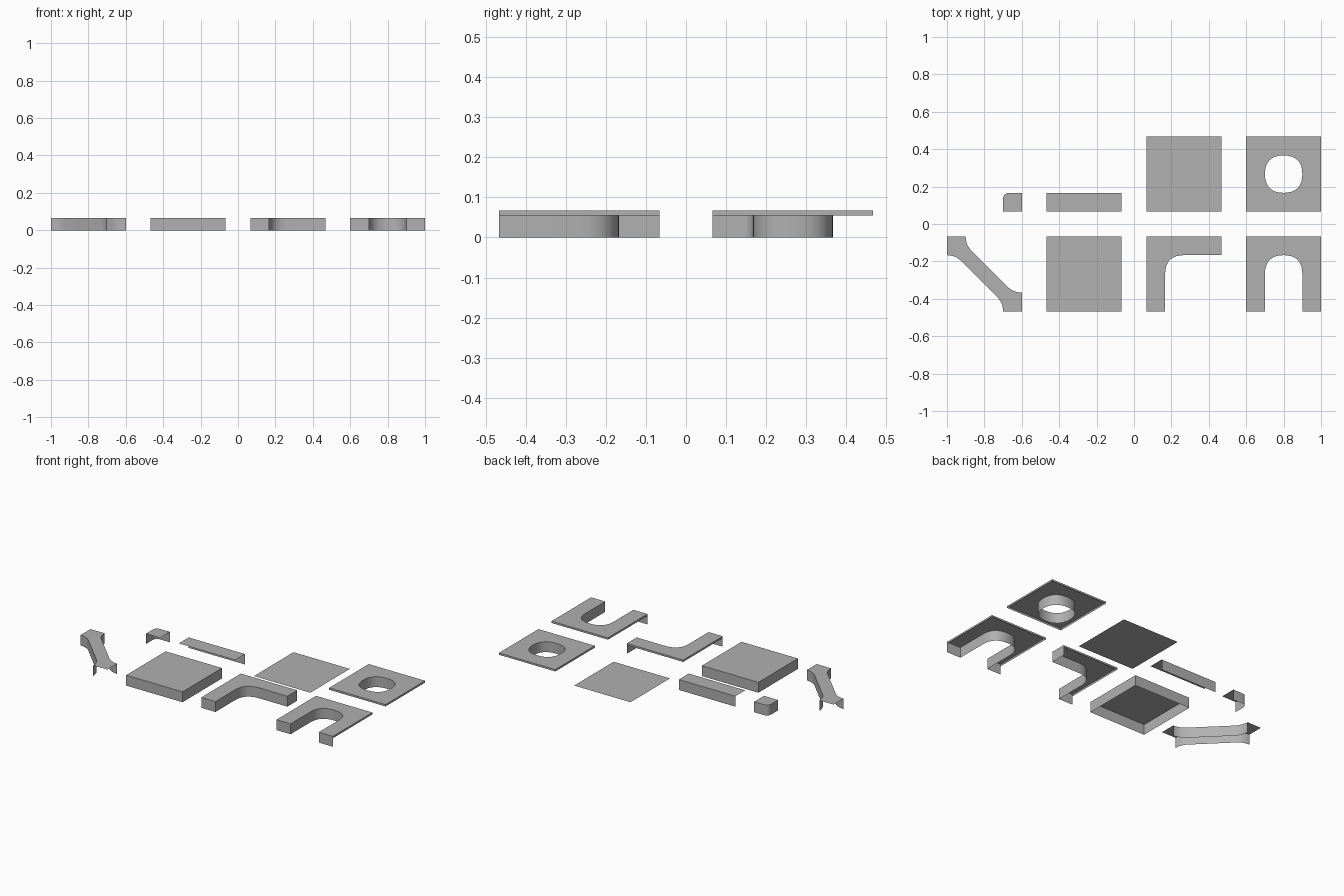
import bpy, bmesh, math

if "Cube" in bpy.data.objects:
    bpy.data.objects.remove(bpy.data.objects["Cube"])

HEIGHT = 1 / 15      # full wall height, also half the gap between tiles
RIM = 0.012          # thin lip on joined edges
COL = 4 / 15         # tile centre spacing (1 and 3 times this)

grey = bpy.data.materials.new("plain grey")
grey.diffuse_color = (0.44, 0.44, 0.44, 1)
grey.use_nodes = True
grey.node_tree.nodes["Principled BSDF"].inputs["Base Color"].default_value = grey.diffuse_color


def bezier(a, b, c, d, n=8):
    """Points of a cubic curve, end points included."""
    out = []
    for i in range(n + 1):
        t = i / n
        s = 1 - t
        w = (s ** 3, 3 * s * s * t, 3 * s * t * t, t ** 3)
        out.append(tuple(sum(k * p[j] for k, p in zip(w, (a, b, c, d))) for j in (0, 1)))
    return out


def bend(a, corner, b, k=0.66, n=8):
    """Rounded corner from a to b, bulging toward the corner point."""
    def mix(p):
        return tuple(p[j] + (corner[j] - p[j]) * k for j in (0, 1))
    return bezier(a, mix(a), mix(b), b, n)


def run(points, depth):
    """Outline points, each carrying the depth of the wall that starts there."""
    return [(x, y, depth) for x, y in points]


def tile(name, col, row, outlines, z=HEIGHT):
    """Flat top per counter-clockwise outline, with walls hanging from its edges."""
    bm = bmesh.new()
    for outline in outlines:
        top = [bm.verts.new((x, y, z)) for x, y, _ in outline]
        bm.faces.new(top)
        for i, (x, y, depth) in enumerate(outline):
            if depth:
                j = (i + 1) % len(outline)
                low = [bm.verts.new((outline[k][0], outline[k][1], z - depth)) for k in (i, j)]
                bm.faces.new((top[i], low[0], low[1], top[j]))
    bmesh.ops.remove_doubles(bm, verts=bm.verts, dist=0.0002)
    mesh = bpy.data.meshes.new(name)
    bm.to_mesh(mesh)
    bm.free()
    mesh.materials.append(grey)
    mesh.shade_smooth()
    mesh.set_sharp_from_angle(angle=math.radians(32))
    obj = bpy.data.objects.new(name, mesh)
    obj.location = (col * COL, row * COL, 0)
    bpy.context.collection.objects.link(obj)


def turn(points, quarter):
    """Rotate outline points by quarter turns about the tile centre."""
    for _ in range(quarter):
        points = [(-p[1], p[0], *p[2:]) for p in points]
    return points


square = [(-.2, -.2), (.2, -.2), (.2, .2), (-.2, .2)]
H = HEIGHT

# Plain tiles: walled block, and bare floor lying on the ground
tile("closed_block", -1, -1, [run(square, H)])
tile("floor_plate", 1, 1, [run(square, 0)], z=0)

# Straight edge: one wall along the back
tile("straight_edge", -1, 1, [run([(-.2, -.2), (.2, -.2)], 0)
                              + run([(.2, -.1)], H) + run([(-.2, -.1)], 0)])

# Small outer corner: walls on the left and back, rounded between
nub = [(.2, -.1)] + bend((.133, -.1), (.1, -.1), (.1, -.133), 0.6, 6)
tile("outer_corner", -3, 1, [run([(.2, -.2)], 0) + run(nub, H) + run([(.1, -.2)], 0)])

# Diagonal bridge: two flared side walls, open ends
side = (bend((.2, -.1), (.155, -.1), (.121, -.066), 0.66, 6)
        + bend((-.066, .121), (-.1, .155), (-.1, .2), 0.66, 6))
half = run(side[:-1], H) + run([side[-1], (-.2, .2)], 0)
tile("diagonal_bridge", -3, -1, [half + turn(half, 2)])

# Inner corner: L-shaped top with curved inside wall and closed ends
inner = [(-.2, -.2), (-.1, -.2)] + bend((-.1, 0), (-.1, .1), (0, .1)) + [(.2, .1)]
tile("inner_corner", 1, -1, [run(inner, H) + run([(.2, .2), (-.2, .2)], RIM)])

# Dead end: U-shaped top with closed leg ends
arch = ([(-.2, -.2), (-.1, -.2)] + bend((-.1, 0), (-.1, .1), (0, .1))
        + bend((0, .1), (.1, .1), (.1, 0))[1:] + [(.1, -.2)])
tile("dead_end", 3, -1, [run(arch, H) + run([(.2, -.2), (.2, .2), (-.2, .2)], RIM)])

# Hole: four quarter tops around a rounded opening
arc = bend((0, .1), (.1, .1), (.1, 0))
quarter = (run([(.2, 0), (.2, .2)], RIM) + run([(0, .2)], 0)
           + run(arc[:-1], H) + run(arc[-1:], 0))
tile("hole_plate", 3, 1, [turn(quarter, q) for q in range(4)])
